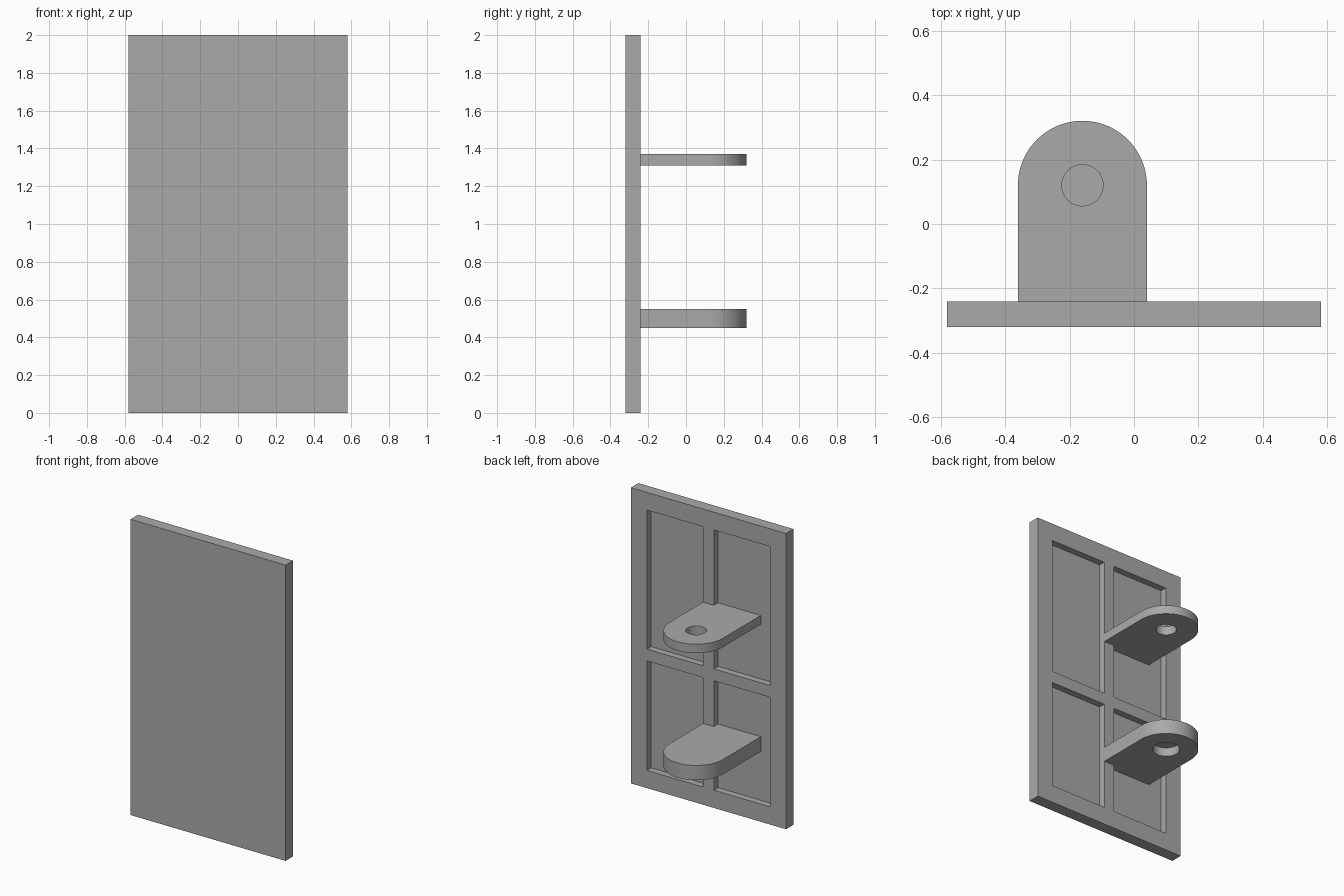
import bpy, bmesh, math

cube = bpy.data.objects.get("Cube")
if cube:
    bpy.data.objects.remove(cube, do_unlink=True)

grey = bpy.data.materials.new("plain_grey")
grey.use_nodes = True
grey.diffuse_color = (0.4, 0.4, 0.4, 1)
grey.node_tree.nodes["Principled BSDF"].inputs["Base Color"].default_value = (0.4, 0.4, 0.4, 1)

FACE, FLOOR = -0.24, -0.285      # rear face of the panel and floor of its pockets


def prism(name, outline, z0, z1):
    """Extrude a flat outline from z0 up to z1."""
    bm = bmesh.new()
    base = bm.faces.new([bm.verts.new((x, y, z0)) for x, y in outline])
    top = bmesh.ops.extrude_face_region(bm, geom=[base])["geom"]
    bmesh.ops.translate(bm, verts=[v for v in top if isinstance(v, bmesh.types.BMVert)],
                        vec=(0, 0, z1 - z0))
    bmesh.ops.recalc_face_normals(bm, faces=bm.faces)
    mesh = bpy.data.meshes.new(name)
    bm.to_mesh(mesh)
    bm.free()
    obj = bpy.data.objects.new(name, mesh)
    mesh.materials.append(grey)
    bpy.context.collection.objects.link(obj)
    return obj


def box(name, x0, x1, y0, y1, z0, z1):
    return prism(name, [(x0, y0), (x1, y0), (x1, y1), (x0, y1)], z0, z1)


def arc(cx, cy, r, start, sweep, steps):
    return [(cx + r * math.cos(start + sweep * i / steps),
             cy + r * math.sin(start + sweep * i / steps)) for i in range(steps)]


def cut(obj, cutter):
    mod = obj.modifiers.new(cutter.name, 'BOOLEAN')
    mod.operation = 'DIFFERENCE'
    mod.solver = 'EXACT'
    mod.object = cutter
    bpy.context.view_layer.objects.active = obj
    bpy.ops.object.modifier_apply(modifier=mod.name)
    bpy.data.objects.remove(cutter, do_unlink=True)


# Panel with four pockets in the rear face
panel = box("panel", -0.58, 0.58, -0.32, FACE, 0, 2)
for z0, z1 in ((0.12, 0.86), (0.94, 1.88)):
    for x0, x1 in ((-0.46, -0.04), (0.04, 0.46)):
        cut(panel, box("pocket_cutter", x0, x1, FLOOR, 0, z0, z1))


def lug(name, z0, z1, hole_r, hole_top):
    """Round-ended hinge lug with a hole bored from below."""
    cx, cy, r = -0.16, 0.12, 0.2
    outline = [(cx - r, FLOOR), (cx + r, FLOOR)]
    outline += arc(cx, cy, r, 0, math.pi, 48) + [(cx - r, cy)]
    obj = prism(name, outline, z0, z1)
    cut(obj, prism("hole_cutter", arc(cx, cy, hole_r, 0, 2 * math.pi, 64), z0 - 0.1, hole_top))
    bpy.ops.object.select_all(action='DESELECT')
    obj.select_set(True)
    bpy.context.view_layer.objects.active = obj
    bpy.ops.object.shade_smooth_by_angle(angle=math.radians(30))


lug("upper_hinge_lug", 1.31, 1.37, 0.064, 1.5)     # through hole
lug("lower_hinge_lug", 0.45, 0.55, 0.084, 0.51)    # blind hole
